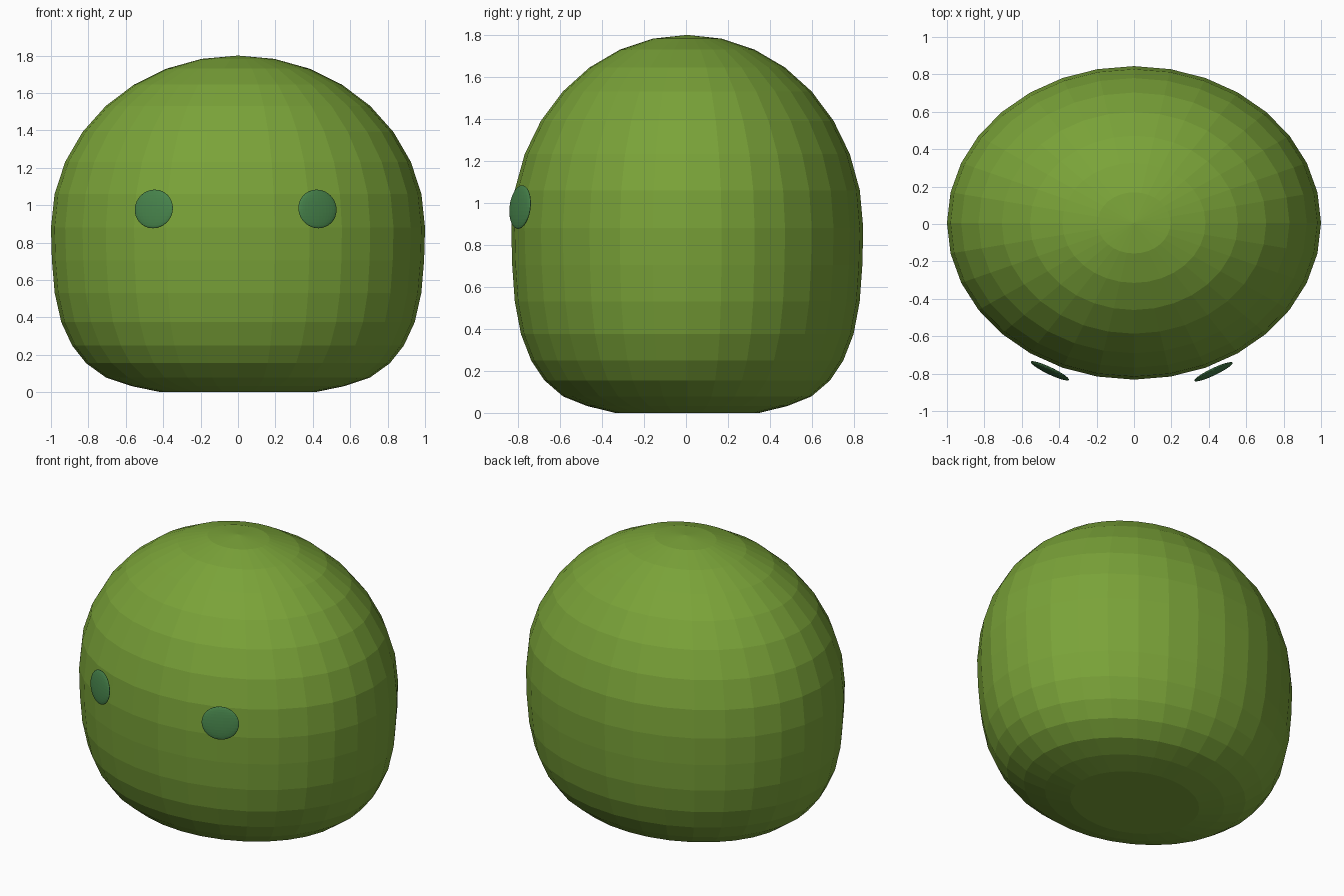
import bpy, bmesh
from math import sin, cos, pi, radians
from mathutils import Matrix, Vector

cube = bpy.data.objects.get("Cube")
if cube:
    bpy.data.objects.remove(cube, do_unlink=True)


def make_material(name, rgb):
    mat = bpy.data.materials.new(name)
    mat.use_nodes = True
    colour = (*rgb, 1)
    mat.diffuse_color = colour
    mat.node_tree.nodes["Principled BSDF"].inputs["Base Color"].default_value = colour
    return mat


def make_object(name, bm, mat):
    bmesh.ops.recalc_face_normals(bm, faces=bm.faces)
    mesh = bpy.data.meshes.new(name)
    bm.to_mesh(mesh)
    bm.free()
    mesh.materials.append(mat)
    obj = bpy.data.objects.new(name, mesh)
    bpy.context.collection.objects.link(obj)
    return obj


leaf_green = make_material("leaf green", (0.195, 0.366, 0.04))
dark_green = make_material("dark green", (0.062, 0.225, 0.07))

# Body: faceted elliptical dome above, fuller and flattened below
SEGMENTS, DEPTH, MIDDLE, HEIGHT = 32, 0.838, 0.88, 0.92
step = pi / 16
profile = [(sin(i * step), MIDDLE + HEIGHT * cos(i * step)) for i in range(1, 9)]
profile += [(0.995, 0.705), (0.98, 0.53), (0.945, 0.375), (0.887, 0.25),
            (0.812, 0.155), (0.705, 0.078), (0.57, 0.033), (0.41, 0)]

bm = bmesh.new()
rings = []
for radius, z in profile:
    angles = [2 * pi * k / SEGMENTS for k in range(SEGMENTS)]
    rings.append([bm.verts.new((radius * cos(a), radius * DEPTH * sin(a) + 0.006, z))
                  for a in angles])
for upper, lower in zip(rings, rings[1:]):
    for k in range(SEGMENTS):
        n = (k + 1) % SEGMENTS
        bm.faces.new((upper[k], lower[k], lower[n], upper[n]))
top = bm.verts.new((0, 0.006, MIDDLE + HEIGHT))
for k in range(SEGMENTS):
    bm.faces.new((top, rings[0][k], rings[0][(k + 1) % SEGMENTS]))
bm.faces.new(rings[-1])
make_object("body", bm, leaf_green)

# Eyes: thin discs turned to follow the body
for name, x, y, yaw in (("right_eye", -0.45, -0.785, -25.5),
                        ("left_eye", 0.425, -0.79, 25.5)):
    bm = bmesh.new()
    bmesh.ops.create_uvsphere(bm, u_segments=32, v_segments=16, radius=1)
    matrix = (Matrix.Translation((x, y, 0.98))
              @ Matrix.Rotation(radians(yaw), 4, 'Z')
              @ Matrix.Rotation(radians(-6), 4, 'X')
              @ Matrix.Diagonal(Vector((0.113, 0.016, 0.104, 1))))
    bmesh.ops.transform(bm, matrix=matrix, verts=bm.verts)
    make_object(name, bm, dark_green)
